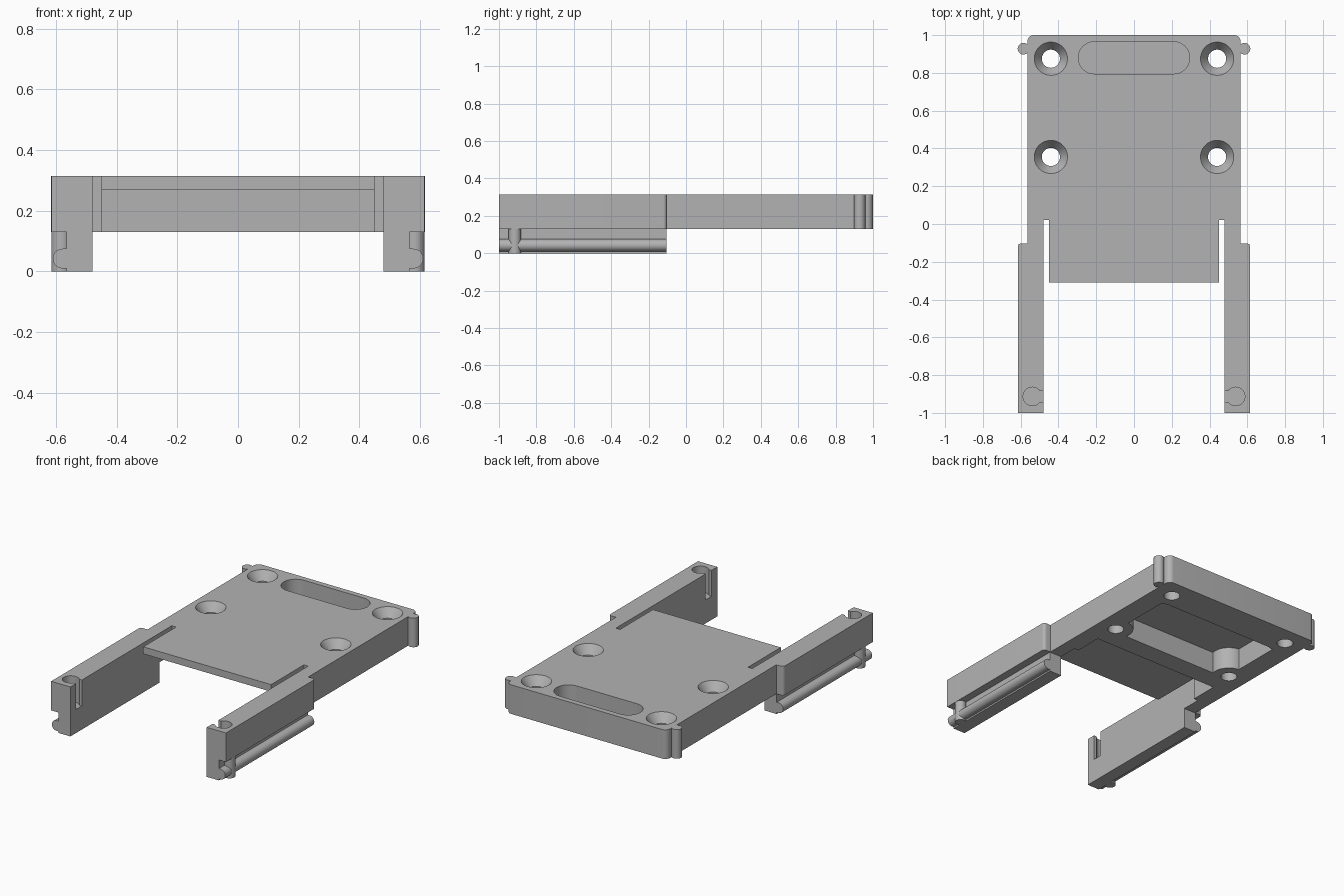
import bpy, bmesh, math
from mathutils import Matrix

cube = bpy.data.objects.get("Cube")
if cube:
    bpy.data.objects.remove(cube)

grey = bpy.data.materials.new("plain grey")
grey.use_nodes = True
grey.diffuse_color = (0.45, 0.45, 0.45, 1)
grey.node_tree.nodes["Principled BSDF"].inputs["Base Color"].default_value = (0.45, 0.45, 0.45, 1)

TOP, BASE, SKIN = 0.315, 0.13, 0.27   # plate top, plate underside, underside of the thin skin


def arc(cx, cy, r, a0, a1, n=14):
    angles = [math.radians(a0 + (a1 - a0) * i / n) for i in range(n + 1)]
    return [(cx + r * math.cos(a), cy + r * math.sin(a)) for a in angles]


def mirrored(half):
    return half + [(-x, y) for x, y in reversed(half)]


def finish(name, bm):
    bmesh.ops.recalc_face_normals(bm, faces=bm.faces)
    mesh = bpy.data.meshes.new(name)
    bm.to_mesh(mesh)
    bm.free()
    mesh.materials.append(grey)
    ob = bpy.data.objects.new(name, mesh)
    bpy.context.collection.objects.link(ob)
    return ob


def prism(name, outline, lo, hi, along_y=False):
    """Extrude an outline in z, or an x-z outline along y."""
    bm = bmesh.new()
    place = (lambda p: (p[0], lo, p[1])) if along_y else (lambda p: (p[0], p[1], lo))
    face = bm.faces.new([bm.verts.new(place(p)) for p in outline])
    new = bmesh.ops.extrude_face_region(bm, geom=[face])["geom"]
    move = (0, hi - lo, 0) if along_y else (0, 0, hi - lo)
    bmesh.ops.translate(bm, vec=move, verts=[g for g in new if isinstance(g, bmesh.types.BMVert)])
    return finish(name, bm)


def cone(name, x, y, r0, r1, lo, hi):
    bm = bmesh.new()
    bmesh.ops.create_cone(bm, cap_ends=True, segments=48, radius1=r0, radius2=r1, depth=hi - lo,
                          matrix=Matrix.Translation((x, y, (lo + hi) / 2)))
    return finish(name, bm)


def activate(ob):
    bpy.ops.object.select_all(action="DESELECT")
    ob.select_set(True)
    bpy.context.view_layer.objects.active = ob


def cut(ob, cutter):
    cutter.hide_render = True
    mod = ob.modifiers.new("cut", "BOOLEAN")
    mod.operation, mod.solver, mod.object = "DIFFERENCE", "EXACT", cutter
    activate(ob)
    bpy.ops.object.modifier_apply(modifier=mod.name)
    bpy.data.objects.remove(cutter)


# Plate with tongue, both arms, side ears and rounded back corners
half = [(0.45, -0.31), (0.45, 0.02), (0.48, 0.02), (0.48, -1), (0.615, -1)]
half += arc(0.595, -0.122, 0.02, 0, 90, 6) + [(0.565, -0.102)]
half += arc(0.585, 0.928, 0.031, -130, 130) + arc(0.53, 0.965, 0.035, 0, 90, 8)
plate = prism("plate_and_arms", mirrored(half), BASE, TOP)

# Relief below the tongue
cut(plate, prism("tongue_relief", mirrored([(0.45, -0.4), (0.45, 0.2)]), 0, SKIN))

# Underside pocket, its corners wrapping round the screw bosses
pocket = arc(0.44, 0.355, 0.105, 193.8, 95.5) + arc(0.44, 0.875, 0.105, 264.5, 244.8, 5)
cut(plate, prism("pocket", mirrored(pocket), 0, SKIN))

# Long rounded recess in the top
cut(plate, prism("recess", mirrored(arc(0.21, 0.88, 0.085, -90, 90, 20)), 0.165, 0.4))

# Countersunk screw holes
for x in (-0.44, 0.44):
    for y in (0.355, 0.875):
        cut(plate, cone("hole", x, y, 0.048, 0.048, 0, 0.4))
        cut(plate, cone("countersink", x, y, 0.048, 0.0953, 0.26, 0.325))

# Keyhole sockets near the arm tips
for s in (-1, 1):
    keyhole = [(0.46, -0.942), (0.46, -0.884)] + arc(0.538, -0.913, 0.049, 143.7, -143.7, 28)
    cut(plate, prism("keyhole", [(s * x, y) for x, y in keyhole], 0.15, 0.4))

parts = [plate]
for s, side in ((1, "left"), (-1, "right")):
    # Lower rail with a rounded bead along its outer side
    rail = [(0.48, 0), (0.48, BASE), (0.565, BASE), (0.565, 0.075)]
    rail += arc(0.578, 0.0425, 0.0325, 90, -90, 20) + [(0.565, 0.01), (0.565, 0)]
    parts.append(prism(side + "_rail", [(s * x, z) for x, z in rail], -1, -0.105, True))
    # Upright peg across the bead
    parts.append(cone(side + "_peg", s * 0.582, -0.915, 0.033, 0.033, 0, BASE))

for ob in parts:
    activate(ob)
    bpy.ops.object.shade_smooth_by_angle(angle=math.radians(30))
